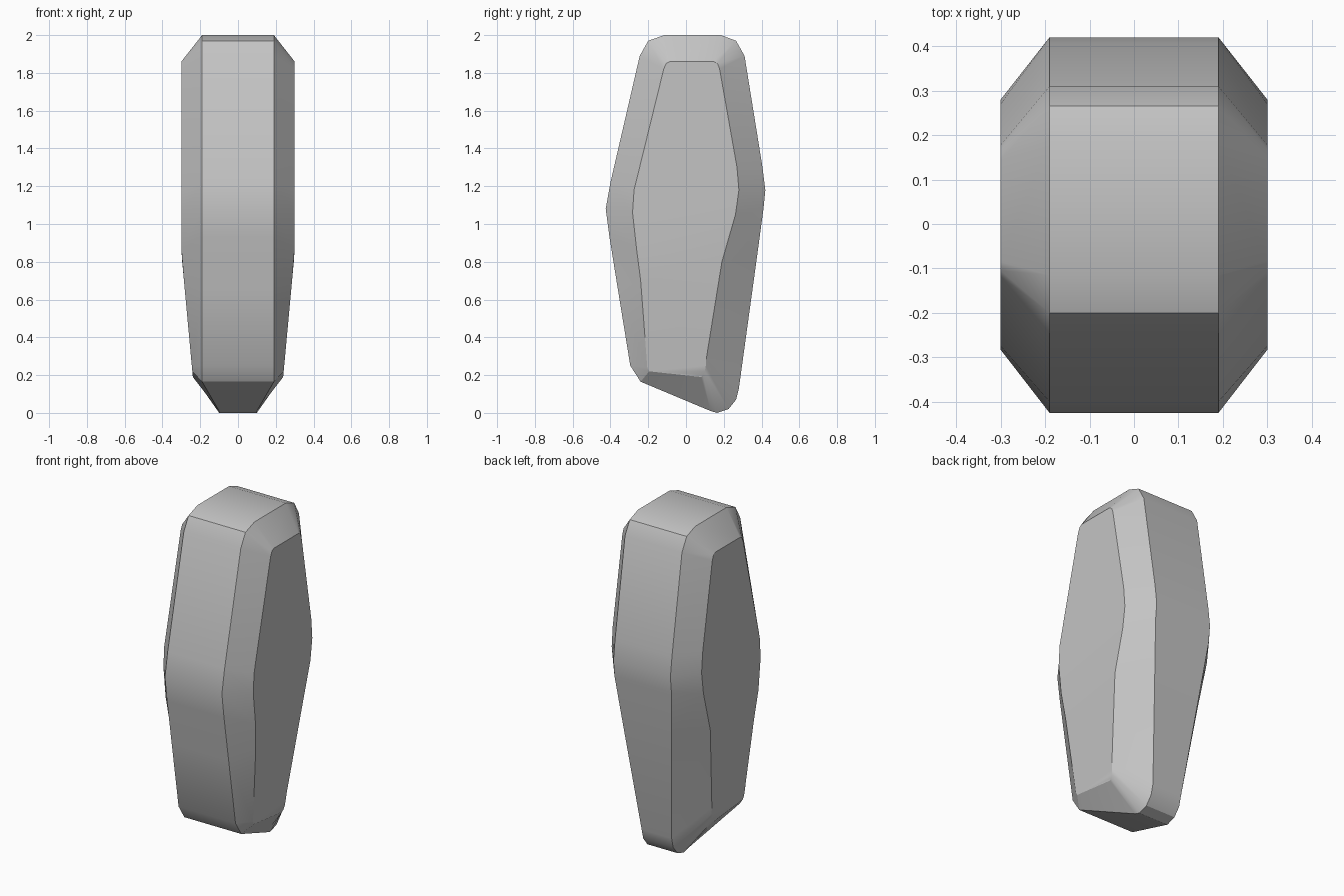
import bpy
import bmesh
import math

cube = bpy.data.objects.get("Cube")
if cube:
    bpy.data.objects.remove(cube, do_unlink=True)

# Profile rows, top to bottom: rim y, rim z, side panel y, side panel z
FRONT = [
    (-.115, 2, -.085, 1.86),
    (-.2, 1.97, -.105, 1.85),
    (-.245, 1.89, -.118, 1.82),
    (-.4, 1.22, -.275, 1.18),
    (-.425, 1.08, -.283, 1.06),
    (-.405, .93, -.262, .87),
    (-.36, .65, -.24, .7),
    (-.295, .25, -.205, .24),
    (-.24, .165, -.195, .22),
]
BACK = [
    (.185, 2, .145, 1.86),
    (.265, 1.97, .167, 1.85),
    (.31, 1.89, .178, 1.82),
    (.405, 1.3, .27, 1.3),
    (.42, 1.18, .28, 1.18),
    (.41, 1.08, .262, 1.05),
    (.375, .82, .19, .8),
    (.28, .13, .108, .29),
    (.265, .07, .105, .25),
    (.225, .02, .1, .22),
    (.165, 0, .09, .2),
    (.13, .01, .08, .19),
]


def front_rim_width(z):
    """Half width of the front band, constant."""
    return .19


def back_rim_width(z):
    """Half width of the back band, which narrows towards the foot."""
    return max(.1, min(.19, .1 + .09 * (z - .13) / .95))


def panel_width(z):
    """Half width at the side panel, which tucks in near the foot."""
    return .3 - .06 * max(0, .85 - z) / .65


def add_half(bm, side):
    """Make the rim loop, bevel band and side panel of one half."""
    def add_rows(rows, rim_width):
        rim, panel = [], []
        for rim_y, rim_z, panel_y, panel_z in rows:
            rim.append(bm.verts.new((side * rim_width(rim_z), rim_y, rim_z)))
            panel.append(bm.verts.new((side * panel_width(panel_z), panel_y, panel_z)))
        return rim, panel

    front_rim, front_panel = add_rows(FRONT, front_rim_width)
    back_rim, back_panel = add_rows(BACK, back_rim_width)
    rim = front_rim + back_rim[::-1]
    panel = front_panel + back_panel[::-1]

    # Bevel band between rim and side panel
    for i in range(len(rim)):
        j = (i + 1) % len(rim)
        bm.faces.new((rim[i], rim[j], panel[j], panel[i]))

    # Side panel, bridged from front to back
    last = len(front_panel) - 1
    for i in range(len(back_panel) - 1):
        a, b = front_panel[min(i, last)], front_panel[min(i + 1, last)]
        corners = [a, b, back_panel[i + 1], back_panel[i]]
        bm.faces.new(list(dict.fromkeys(corners)))
    return rim


# Stone body: two halves joined by the band around the rim
bm = bmesh.new()
left_rim = add_half(bm, 1)
right_rim = add_half(bm, -1)
for i in range(len(left_rim)):
    j = (i + 1) % len(left_rim)
    bm.faces.new((left_rim[i], left_rim[j], right_rim[j], right_rim[i]))
bmesh.ops.recalc_face_normals(bm, faces=bm.faces)

mesh = bpy.data.meshes.new("faceted_stone")
bm.to_mesh(mesh)
bm.free()
stone = bpy.data.objects.new("faceted_stone", mesh)
bpy.context.collection.objects.link(stone)

# Plain grey material
grey = bpy.data.materials.new("plain_grey")
grey.use_nodes = True
colour = (.55, .55, .55, 1)
grey.diffuse_color = colour
grey.node_tree.nodes["Principled BSDF"].inputs["Base Color"].default_value = colour
mesh.materials.append(grey)

# Smooth rounded corners, crisp band edges
bpy.ops.object.select_all(action="DESELECT")
stone.select_set(True)
bpy.context.view_layer.objects.active = stone
bpy.ops.object.shade_smooth_by_angle(angle=math.radians(30))
